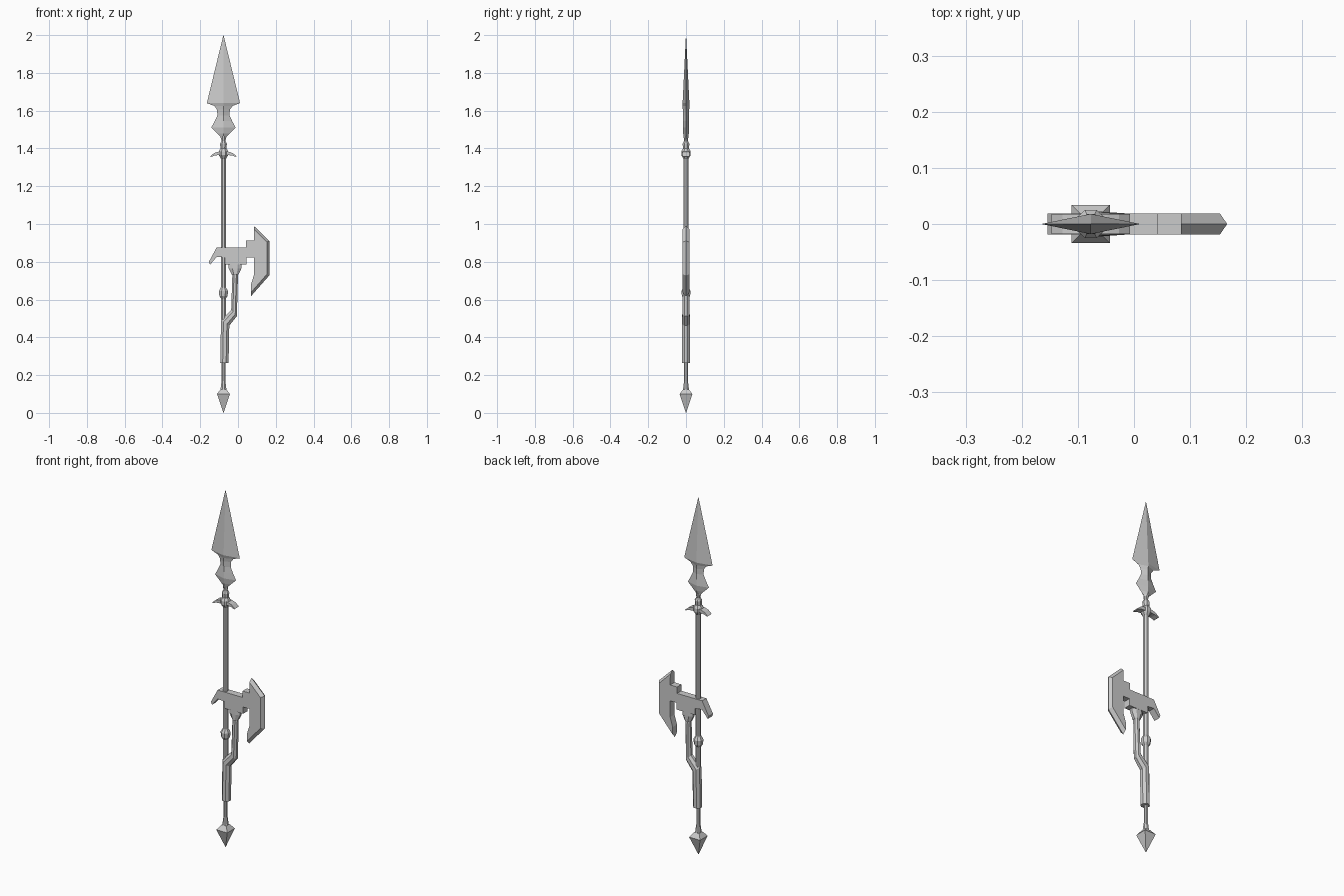
import bpy, bmesh
from math import sin, cos, pi, tau, sqrt

if "Cube" in bpy.data.objects:
    bpy.data.objects.remove(bpy.data.objects["Cube"])

AX = -0.077  # shaft axis


def finish(bm, name):
    bmesh.ops.recalc_face_normals(bm, faces=bm.faces)
    me = bpy.data.meshes.new(name)
    bm.to_mesh(me)
    bm.free()
    ob = bpy.data.objects.new(name, me)
    bpy.context.collection.objects.link(ob)
    return ob


def skin(name, rings):
    """Bridge equal-length rings of points and cap both ends."""
    bm = bmesh.new()
    loops = [[bm.verts.new(p) for p in r] for r in rings]
    n = len(loops[0])
    for a, b in zip(loops, loops[1:]):
        for i in range(n):
            j = (i + 1) % n
            bm.faces.new((a[i], a[j], b[j], b[i]))
    bm.faces.new(loops[0])
    bm.faces.new(loops[-1])
    bmesh.ops.remove_doubles(bm, verts=bm.verts, dist=1e-5)
    return finish(bm, name)


def lathe(name, profile, n=8):
    """profile of (z, half width) around the shaft axis, flats facing x and y"""
    k = 1 / cos(pi / n)
    return skin(name, [[(AX + r * k * cos(tau * (i + .5) / n),
                         r * k * sin(tau * (i + .5) / n), z) for i in range(n)]
                       for z, r in profile])


def plate(name, outline, t, inner=None):
    """Flat plate in xz; the rim bevels from inner points to outline at y=0."""
    inner = inner or outline
    return skin(name, [[(x, y, z) for x, z in pts] for y, pts in
                       ((-t, inner), (0, outline), (t, inner))])


# Shaft with its butt sleeve
lathe("shaft", [(.10, .017), (.13, .015), (.17, .010), (.27, .010),
                (.28, .013), (1.36, .013)])
# Butt spike: square, pointed down
lathe("butt_spike", [(0, .0005), (.10, .034), (.125, .015)], 4)
# Collars
lathe("lower_collar", [(.605, .013), (.62, .022), (.645, .024), (.665, .013)])
lathe("upper_collar", [(1.345, .013), (1.365, .025), (1.385, .025),
                       (1.40, .016), (1.425, .018), (1.44, .010), (1.465, .013)])

# Curved crossguard under the spear head
right = [(.0, 1.388), (.03, 1.382), (.05, 1.375), (.07, 1.358),
         (.066, 1.355), (.045, 1.363), (.02, 1.365)]
left = [(-x, z) for x, z in reversed(right[1:])]
plate("crossguard", [(AX + x, z) for x, z in right + left], .018)

# Spear head: diamond section
head = [(1.44, .010, .010), (1.462, .016, .013), (1.48, .034, .015),
        (1.51, .065, .016), (1.545, .046, .016), (1.575, .032, .016),
        (1.605, .034, .017), (1.625, .048, .018), (1.64, .088, .018),
        (2.0, .0004, .0004)]
skin("spear_head", [[(AX + w, 0, z), (AX, t, z), (AX - w, 0, z), (AX, -t, z)]
                    for z, w, t in head])

# Axe body with its rear hook
plate("axe_body", [(-.113, .876), (.042, .876), (.042, .912), (.10, .912),
                   (.10, .823), (.045, .823), (.045, .785), (.02, .785),
                   (-.05, .785), (-.07, .785), (-.07, .823), (-.113, .826),
                   (-.148, .784), (-.154, .80)], .019)

# Axe blade, bevelled along the cutting edge
plate("axe_blade",
      [(.084, .99), (.166, .91), (.166, .728), (.069, .618),
       (.069, .68), (.085, .732), (.085, .912)], .019,
      [(.084, .972), (.153, .904), (.153, .734), (.069, .638),
       (.069, .68), (.085, .732), (.085, .912)])

# Axe handle: (left x, left z, right x, right z, y radius)
sections = [(-.094, .265, -.050, .265, .022), (-.090, .49, -.046, .462, .022),
            (-.036, .545, -.006, .512, .019), (-.030, .73, .000, .73, .015),
            (-.034, .735, .004, .735, .017), (-.049, .765, .018, .765, .018),
            (-.049, .79, .018, .79, .018)]
rings = []
for xl, zl, xr, zr, ry in sections:
    ring = []
    for i in range(8):
        a = tau * (i + .5) / 8
        c, s = cos(a) / cos(pi / 8), sin(a) / cos(pi / 8)
        ring.append(((xl + xr) / 2 + c * (xr - xl) / 2, s * ry,
                     (zl + zr) / 2 + c * (zr - zl) / 2))
    rings.append(ring)
skin("axe_handle", rings)
